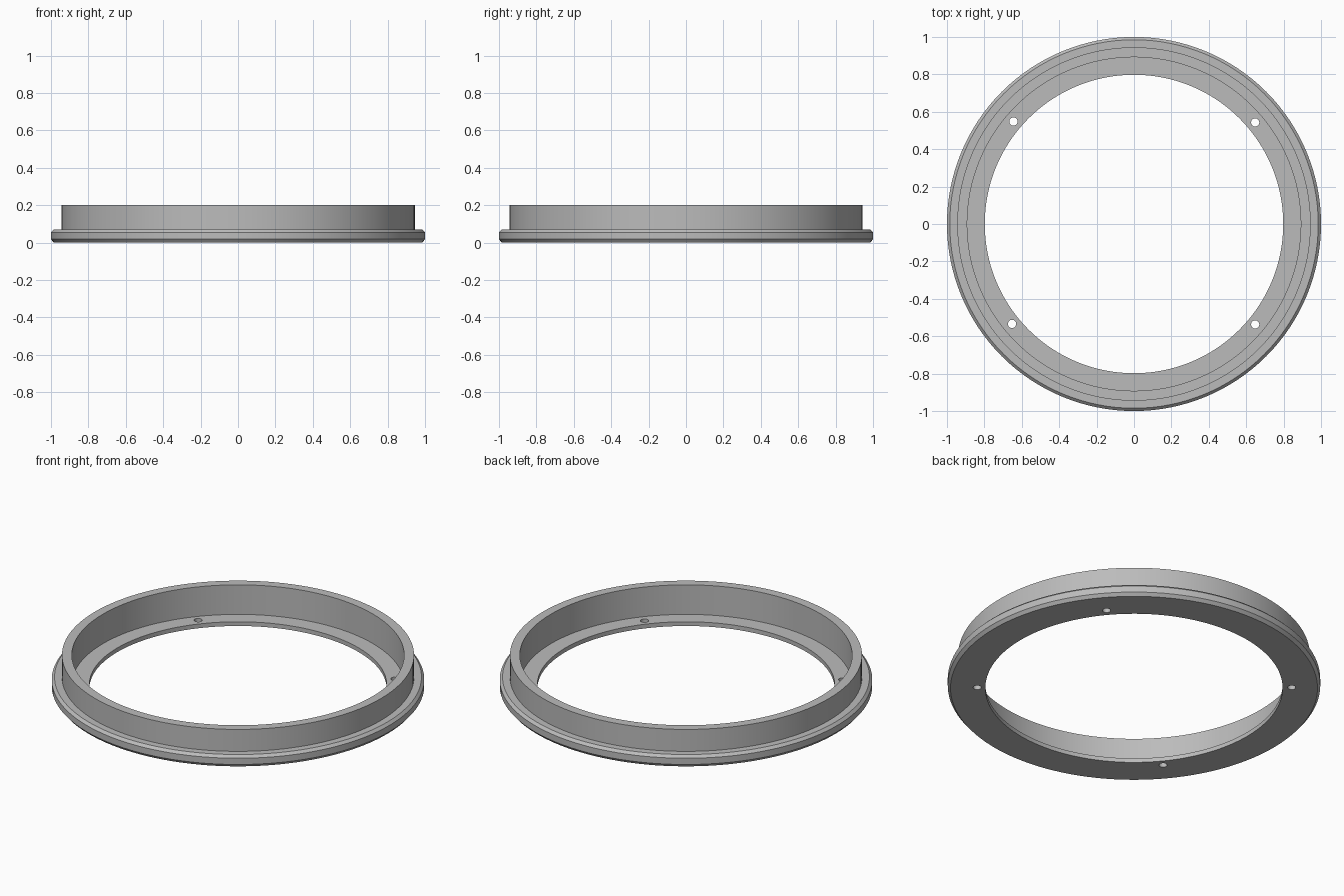
import bpy, bmesh
from math import tau, radians
from mathutils import Matrix

cube = bpy.data.objects.get("Cube")
if cube:
    bpy.data.objects.remove(cube, do_unlink=True)

grey = bpy.data.materials.new("plain_grey")
grey.use_nodes = True
colour = (0.5, 0.5, 0.5, 1)
grey.diffuse_color = colour
grey.node_tree.nodes["Principled BSDF"].inputs["Base Color"].default_value = colour


def make_object(name, bm):
    mesh = bpy.data.meshes.new(name)
    bmesh.ops.recalc_face_normals(bm, faces=bm.faces)
    bm.to_mesh(mesh)
    bm.free()
    mesh.materials.append(grey)
    obj = bpy.data.objects.new(name, mesh)
    bpy.context.collection.objects.link(obj)
    return obj


# Collar: thin inner floor, upright wall and chamfered outer flange, revolved
profile = [(0.798, 0), (0.985, 0), (1, 0.018), (1, 0.055), (0.985, 0.07),
           (0.945, 0.07), (0.945, 0.2), (0.892, 0.2), (0.892, 0.025), (0.798, 0.025)]
bm = bmesh.new()
verts = [bm.verts.new((r, 0, z)) for r, z in profile]
edges = [bm.edges.new((a, b)) for a, b in zip(verts, verts[1:] + verts[:1])]
bmesh.ops.spin(bm, geom=verts + edges, cent=(0, 0, 0), axis=(0, 0, 1),
               angle=tau, steps=128, use_merge=True)
bmesh.ops.remove_doubles(bm, verts=bm.verts, dist=0.0001)
collar = make_object("flanged_ring", bm)

# Four screw holes through the floor
bm = bmesh.new()
for x, y in [(-0.645, 0.548), (0.648, 0.543), (-0.652, -0.534), (0.648, -0.537)]:
    bmesh.ops.create_cone(bm, cap_ends=True, segments=24, radius1=0.022,
                          radius2=0.022, depth=0.2,
                          matrix=Matrix.Translation((x, y, 0)))
cutter = make_object("screw_hole_cutter", bm)
cutter.hide_render = True
cutter.hide_set(True)

holes = collar.modifiers.new("screw_holes", "BOOLEAN")
holes.operation = "DIFFERENCE"
holes.solver = "EXACT"
holes.object = cutter

# Bake the holes, then smooth the round walls and keep the rims sharp
bpy.ops.object.select_all(action="DESELECT")
collar.select_set(True)
bpy.context.view_layer.objects.active = collar
bpy.ops.object.modifier_apply(modifier=holes.name)
bpy.data.objects.remove(cutter, do_unlink=True)
bpy.ops.object.shade_smooth_by_angle(angle=radians(25))
